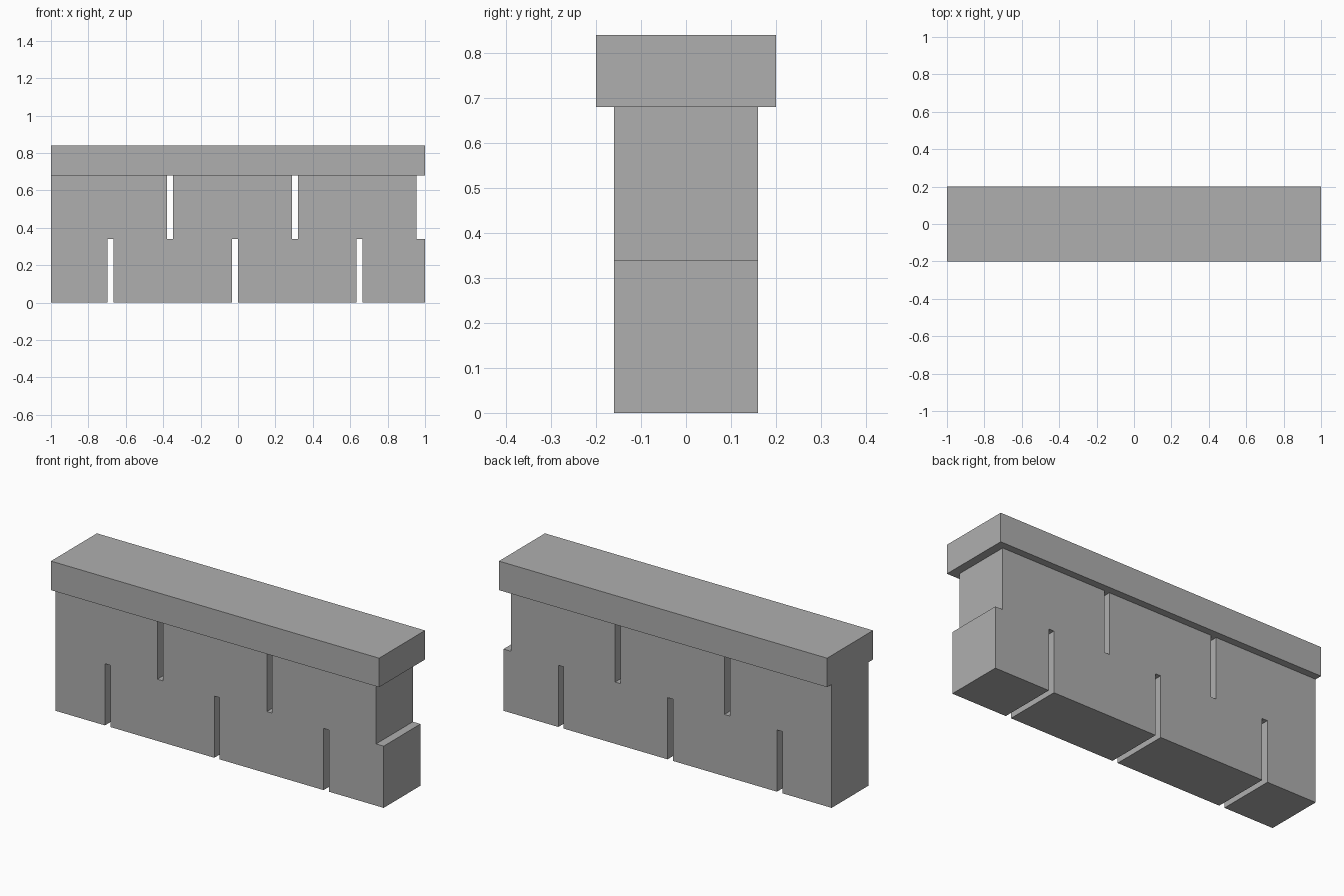
import bpy, bmesh

if "Cube" in bpy.data.objects:
    bpy.data.objects.remove(bpy.data.objects["Cube"])

# One flat stone grey for the whole wall
stone = bpy.data.materials.new("stone_grey")
stone.diffuse_color = (0.43, 0.43, 0.43, 1)
stone.use_nodes = True
stone.node_tree.nodes["Principled BSDF"].inputs["Base Color"].default_value = stone.diffuse_color


def make_object(name, bm):
    mesh = bpy.data.meshes.new(name)
    bmesh.ops.recalc_face_normals(bm, faces=bm.faces)
    bm.to_mesh(mesh)
    bm.free()
    mesh.materials.append(stone)
    obj = bpy.data.objects.new(name, mesh)
    bpy.context.collection.objects.link(obj)
    return obj


def block(name, x0, x1, half_depth, z0, z1):
    bm = bmesh.new()
    bmesh.ops.create_cube(bm, size=1)
    for v in bm.verts:
        v.co = (x1 if v.co.x > 0 else x0,
                half_depth if v.co.y > 0 else -half_depth,
                z1 if v.co.z > 0 else z0)
    return make_object(name, bm)


LENGTH, STEP, HEIGHT = 0.634, 0.6665, 0.34

# Two staggered courses of blocks, clipped at the wall ends
for row, (label, start) in enumerate((("lower", -1.333), ("upper", -1.013))):
    for i in range(4):
        x0 = max(-1, start + i * STEP)
        x1 = min(1, start + i * STEP + LENGTH)
        if x1 - x0 > 0.02:
            block(f"{label}_block_{i + 1}", x0, x1, 0.16,
                  row * HEIGHT, (row + 1) * HEIGHT)

# Overhanging coping slab
block("coping", -1, 1, 0.2, 2 * HEIGHT, 0.84)
